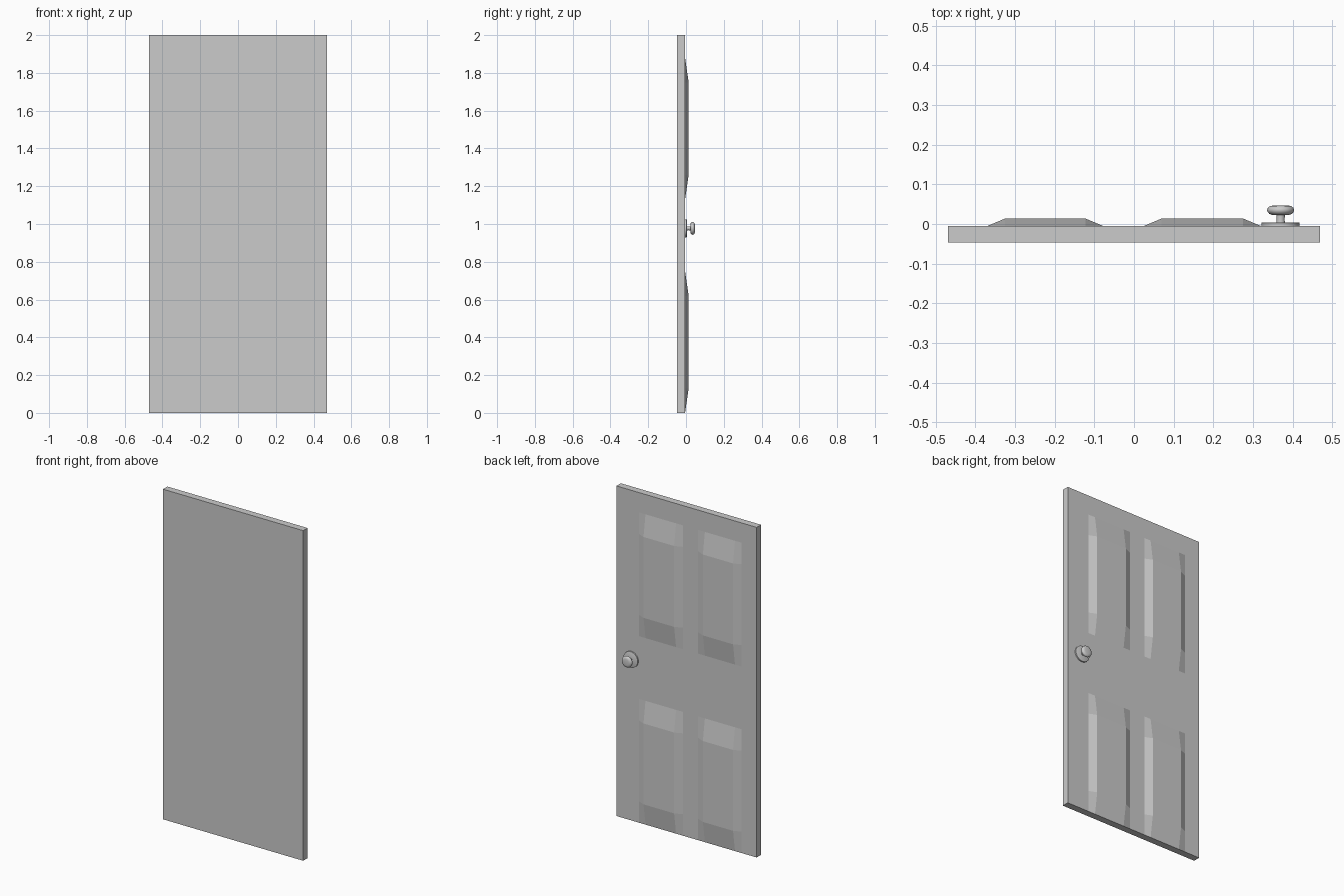
import bpy, bmesh, math
from mathutils import Matrix

if "Cube" in bpy.data.objects:
    bpy.data.objects.remove(bpy.data.objects["Cube"])

FRONT, BACK, RAISED = -0.047, -0.005, 0.014


def make_object(name, bm):
    bmesh.ops.recalc_face_normals(bm, faces=bm.faces[:])
    mesh = bpy.data.meshes.new(name)
    bm.to_mesh(mesh)
    bm.free()
    obj = bpy.data.objects.new(name, mesh)
    bpy.context.collection.objects.link(obj)
    return obj


# Door slab: gridded back face whose panel centres are pulled outward
xs = [-0.47, -0.37, -0.325, -0.123, -0.078, 0.025, 0.07, 0.275, 0.32, 0.47]
zs = [0, 0.13, 0.62, 0.75, 1.13, 1.26, 1.75, 1.88, 2]
raised_x, raised_z = {2, 3, 6, 7}, {1, 2, 5, 6}

bm = bmesh.new()
grid = [[bm.verts.new((x, RAISED if i in raised_x and j in raised_z else BACK, z))
         for j, z in enumerate(zs)] for i, x in enumerate(xs)]
for i in range(len(xs) - 1):
    for j in range(len(zs) - 1):
        bm.faces.new((grid[i][j], grid[i][j + 1], grid[i + 1][j + 1], grid[i + 1][j]))

# Edges and flat front of the slab
rim = [e for e in bm.edges if e.is_boundary]
new = bmesh.ops.extrude_edge_only(bm, edges=rim)["geom"]
for v in new:
    if isinstance(v, bmesh.types.BMVert):
        v.co.y = FRONT
bmesh.ops.holes_fill(bm, edges=[e for e in bm.edges if e.is_boundary], sides=0)
make_object("door_slab", bm)


# Lathed door hardware, turned about the y axis
def lathe(name, profile, segments=32):
    bm = bmesh.new()
    verts = [bm.verts.new((r, y, 0)) for r, y in profile]
    edges = [bm.edges.new(pair) for pair in zip(verts, verts[1:])]
    bmesh.ops.spin(bm, geom=verts + edges, cent=(0, 0, 0), axis=(0, 1, 0),
                   angle=2 * math.pi, steps=segments)
    bmesh.ops.remove_doubles(bm, verts=bm.verts[:], dist=1e-5)
    bmesh.ops.transform(bm, verts=bm.verts[:], matrix=Matrix.Translation((0.37, 0, 0.977)))
    obj = make_object(name, bm)
    bpy.ops.object.select_all(action='DESELECT')
    obj.select_set(True)
    bpy.context.view_layer.objects.active = obj
    bpy.ops.object.shade_smooth_by_angle(angle=math.radians(35))


lathe("knob_backplate", [(0, BACK), (0.048, BACK), (0.048, 0.003), (0.046, 0.004), (0, 0.004)])
lathe("door_knob", [(0.011, 0.003), (0.010, 0.012), (0.011, 0.023), (0.022, 0.023),
                    (0.029, 0.026), (0.033, 0.031), (0.034, 0.036), (0.032, 0.041),
                    (0.027, 0.045), (0.018, 0.047), (0, 0.047)])
